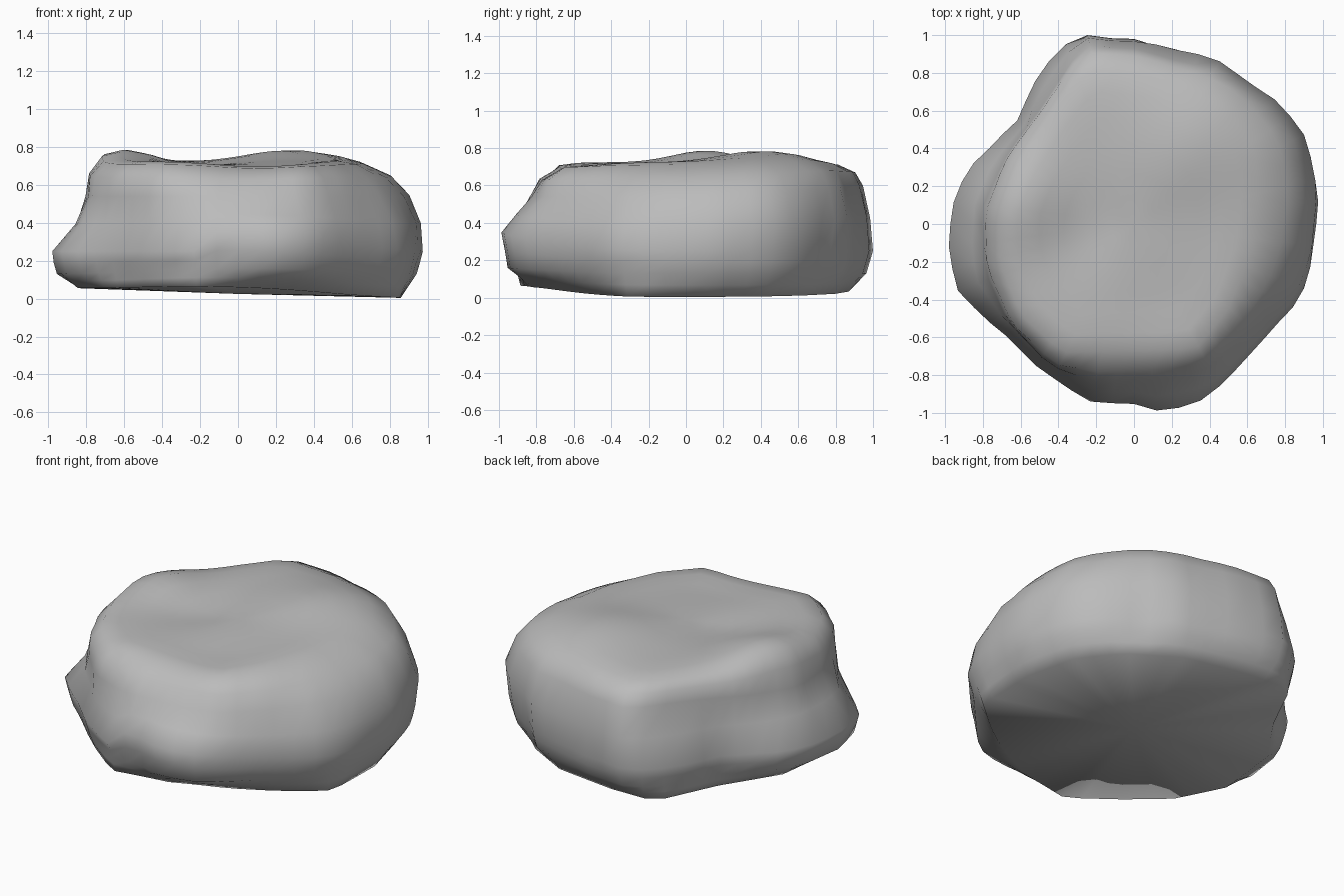
import bpy, bmesh, math
from mathutils import Vector, noise

if "Cube" in bpy.data.objects:
    bpy.data.objects.remove(bpy.data.objects["Cube"])

COLUMNS = 52

# Plan outlines of the boulder at rising levels, counter-clockwise
FOOT = [(.86, .1), (.78, .42), (.6, .63), (.3, .8), (-.1, .87), (-.4, .88), (-.58, .52),
        (-.8, .2), (-.85, -.2), (-.7, -.5), (-.48, -.7), (-.24, -.89), (.1, -.82),
        (.4, -.66), (.62, -.5), (.85, -.3)]
WAIST = [(.98, .15), (.9, .45), (.77, .63), (.55, .76), (.45, .86), (.25, .92), (0, .98),
         (-.25, 1), (-.4, .94), (-.53, .75), (-.62, .55), (-.87, .31), (-.95, .15),
         (-.99, -.12), (-.94, -.35), (-.82, -.48), (-.68, -.59), (-.52, -.75),
         (-.25, -.94), (.05, -.96), (.15, -1), (.35, -.94), (.47, -.85), (.65, -.65),
         (.88, -.4), (.95, -.2)]
UPPER = [(.91, .15), (.87, .42), (.72, .62), (.45, .82), (0, .93), (-.27, .95),
         (-.47, .65), (-.7, .33), (-.81, .07), (-.79, -.25), (-.68, -.5), (-.45, -.75),
         (-.2, -.84), (.1, -.83), (.38, -.78), (.58, -.6), (.78, -.35), (.88, -.1)]
SHOULDER = [(.66, .1), (.64, .4), (.47, .62), (.1, .78), (-.25, .82), (-.42, .6),
            (-.62, .3), (-.72, .05), (-.71, -.2), (-.6, -.48), (-.38, -.68), (0, -.67),
            (.33, -.66), (.5, -.45), (.62, -.15)]


def reach(outline, angle):
    """Distance from the axis to the outline in one direction."""
    ray = Vector((math.cos(angle), math.sin(angle)))
    for a, b in zip(outline, outline[1:] + outline[:1]):
        a, b = Vector(a), Vector(b)
        edge = b - a
        det = ray.cross(edge)
        along = a.cross(ray) / det
        dist = a.cross(edge) / det
        if dist > 0 and -1e-6 <= along <= 1 + 1e-6:
            return dist
    return 1


def bump(x, y, cx, cy, size):
    return math.exp(-((x - cx) ** 2 + (y - cy) ** 2) / size ** 2)


def top_height(x, y):
    return (.725 + .07 * bump(x, y, -.58, .1, .25) + .06 * bump(x, y, .27, .4, .3)
            - .04 * bump(x, y, -.3, 0, .25) - .03 * bump(x, y, .1, -.5, .3))


def column(angle):
    """Points of one side profile, from the base up to the shoulder."""
    c, s = math.cos(angle), math.sin(angle)
    front = max(0, -s) ** 3
    left, right = max(0, c), max(0, -c)
    foot, waist = reach(FOOT, angle), reach(WAIST, angle)
    upper, shoulder = reach(UPPER, angle), reach(SHOULDER, angle)
    base = .03 - .03 * c * foot + .03 * front
    keys = [(foot, base),
            (waist * .965, .13 + .03 * front),
            (waist, .25 + .1 * front * (c > -.2)),
            (upper, .54 + .06 * max(0, s)),
            (shoulder, top_height(c * shoulder, s * shoulder) - .015)]
    pts = [Vector((c * r, s * r, z)) for r, z in keys]
    mids = [(a + b) / 2 for a, b in zip(pts, pts[1:])]
    # Round the flanks slightly outward between the main levels
    mids[2] += Vector((c, s, 0)) * (.03 * left - .03 * right + .02 * max(0, s))
    mids[3] += Vector((c, s, .5)) * .03
    return [p for pair in zip(pts, mids) for p in pair] + pts[-1:]


def build_boulder():
    bm = bmesh.new()
    rings = []
    columns = [column(math.tau * i / COLUMNS) for i in range(COLUMNS)]
    for level in zip(*columns):
        ring = []
        for p in level:
            rough = noise.noise(p * 4) * .018 if .2 < p.z < .68 else 0
            q = p * (1 - abs(rough))
            ring.append(bm.verts.new((q.x, q.y, p.z)))
        rings.append(ring)
    # Uneven crown closing in towards the middle
    rim = rings[-1]
    for scale in (.86, .7, .52, .34, .17):
        ring = []
        for v in rim:
            x, y = v.co.x * scale, v.co.y * scale
            ring.append(bm.verts.new((x, y, top_height(x, y))))
        rings.append(ring)
    for low, high in zip(rings, rings[1:]):
        for i in range(COLUMNS):
            j = (i + 1) % COLUMNS
            bm.faces.new((low[i], low[j], high[j], high[i]))
    crown = bm.verts.new((0, 0, top_height(0, 0)))
    under = bm.verts.new((0, 0, .025))
    for i in range(COLUMNS):
        j = (i + 1) % COLUMNS
        bm.faces.new((rings[-1][i], rings[-1][j], crown))
        bm.faces.new((rings[0][j], rings[0][i], under))
    bmesh.ops.recalc_face_normals(bm, faces=bm.faces)
    mesh = bpy.data.meshes.new("boulder")
    bm.to_mesh(mesh)
    bm.free()
    return mesh


# Plain stone colour
stone = bpy.data.materials.new("stone grey")
stone.use_nodes = True
colour = (.5, .5, .5, 1)
stone.diffuse_color = colour
stone.node_tree.nodes["Principled BSDF"].inputs["Base Color"].default_value = colour

boulder = bpy.data.objects.new("boulder", build_boulder())
bpy.context.collection.objects.link(boulder)
boulder.data.materials.append(stone)
for face in boulder.data.polygons:
    face.use_smooth = True
